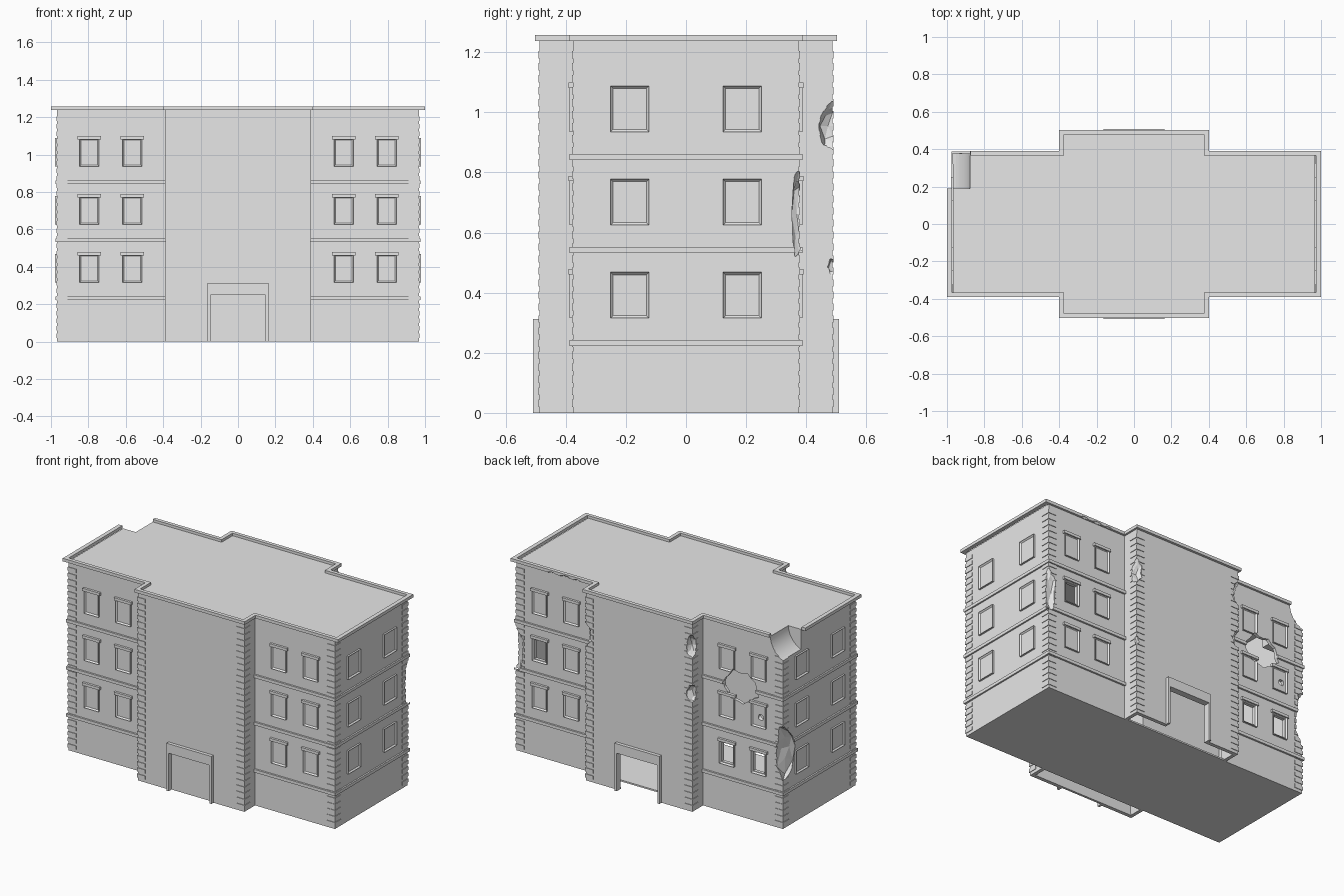
import bpy, bmesh, math, random
from mathutils import Matrix, Vector

random.seed(4)
cube = bpy.data.objects.get("Cube")
if cube:
    bpy.data.objects.remove(cube, do_unlink=True)

concrete = bpy.data.materials.new("pale_concrete")
concrete.use_nodes = True
GREY = (0.8, 0.8, 0.8, 1)
concrete.diffuse_color = GREY
concrete.node_tree.nodes["Principled BSDF"].inputs["Base Color"].default_value = GREY

# Main dimensions: wing half sizes, centre half sizes, wall height
WX, WY, CX, CY, TOP = 0.967, 0.376, 0.387, 0.487, 1.24
ROWS = (0.395, 0.705, 1.015)
COLUMNS = (-0.795, -0.565, 0.565, 0.795)


def finish(name, bm):
    bmesh.ops.recalc_face_normals(bm, faces=bm.faces)
    mesh = bpy.data.meshes.new(name)
    bm.to_mesh(mesh)
    bm.free()
    mesh.materials.append(concrete)
    obj = bpy.data.objects.new(name, mesh)
    bpy.context.collection.objects.link(obj)
    return obj


def add_box(bm, x, y, z):
    """Box between pairs of limits; returns its faces."""
    lows, sizes, mids = [], [], []
    for a, b in (x, y, z):
        sizes.append(abs(b - a))
        mids.append((a + b) / 2)
    m = Matrix.Translation(mids) @ Matrix.Diagonal((*sizes, 1))
    verts = bmesh.ops.create_cube(bm, size=1, matrix=m)["verts"]
    return {f for v in verts for f in v.link_faces}


def boxes(name, limits):
    bm = bmesh.new()
    for lim in limits:
        add_box(bm, *lim)
    return finish(name, bm)


def prism(name, points, depth):
    """Closed outline extruded along a vector."""
    bm = bmesh.new()
    face = bm.faces.new([bm.verts.new(p) for p in points])
    ext = bmesh.ops.extrude_face_region(bm, geom=[face])["geom"]
    bmesh.ops.translate(bm, vec=depth, verts=[v for v in ext if isinstance(v, bmesh.types.BMVert)])
    return finish(name, bm)


def cross(name, wx, wy, cx, cy, z0, z1):
    """Plan of two wings with a projecting centre."""
    quarter = [(wx, wy), (cx, wy), (cx, cy)]
    pts = []
    for sx, sy in ((1, 1), (-1, 1), (-1, -1), (1, -1)):
        part = quarter if sx * sy > 0 else quarter[::-1]
        pts += [(sx * x, sy * y, z0) for x, y in part]
    return prism(name, pts, (0, 0, z1 - z0))


def blob(centre, size):
    """Rough faceted lump used to break masonry."""
    bm = bmesh.new()
    bmesh.ops.create_icosphere(bm, subdivisions=2, radius=1)
    for v in bm.verts:
        v.co *= random.uniform(0.8, 1.15)
        v.co = Vector(a * b + c for a, b, c in zip(v.co, size, centre))
    return finish("chip_cutter", bm)


def cut(obj, cutters):
    """Subtract cutters and keep the result as the mesh."""
    for c in cutters:
        mod = obj.modifiers.new("cut", "BOOLEAN")
        mod.operation, mod.solver, mod.object = "DIFFERENCE", "EXACT", c
    graph = bpy.context.evaluated_depsgraph_get()
    mesh = bpy.data.meshes.new_from_object(obj.evaluated_get(graph))
    obj.modifiers.clear()
    obj.data = mesh


# Shell, belt courses and roof rim
walls = cross("walls", WX, WY, CX, CY, 0, TOP)
belts = boxes("belt_courses", [((-WX - 0.01, WX + 0.01), (-WY - 0.012, WY + 0.012), (z, z + 0.02))
                               for z in (0.222, 0.532, 0.842)])
cornice = cross("cornice", 1.0, 0.39, 0.4, 0.503, 1.237, 1.257)
rim_cutter = cross("rim_cutter", 0.973, 0.366, 0.375, 0.479, 1.2, 1.3)

# Corner quoins
stones = []
for cx, cy in ((WX, WY), (CX, CY)):
    for sx in (-1, 1):
        for sy in (-1, 1):
            for i in range(30):
                z = 0.02 + i * 0.04
                stones.append(((sx * (cx - 0.056), sx * (cx + 0.004)),
                               (sy * (cy - 0.056), sy * (cy + 0.004)), (z, z + 0.024)))
quoins = boxes("quoins", stones)

# Hollow interior, open beneath the projecting centre
interior = cross("interior_cutter", WX - 0.02, WY - 0.02, CX - 0.02, CY - 0.02, 0.01, 1.22)
undersides = [boxes("underside_cutter", [((-0.364, 0.364), (s * 0.38, s * 0.463), (-0.1, 0.1))])
              for s in (-1, 1)]


# Windows: inset frames with caps on the long sides
def add_window(bm, x, y, z, outward):
    faces = add_box(bm, x, y, z)
    front = max(faces, key=lambda f: f.calc_center_median().dot(outward))
    bmesh.ops.inset_individual(bm, faces=[front], thickness=0.012)
    bmesh.ops.translate(bm, verts=front.verts, vec=-0.009 * outward)


window_sets, caps = {}, []
for side, s in (("front", -1), ("back", 1)):
    bm = bmesh.new()
    for x in COLUMNS:
        for z in ROWS:
            add_window(bm, (x - 0.053, x + 0.053), (s * 0.366, s * 0.387),
                       (z - 0.08, z + 0.07), Vector((0, s, 0)))
            caps.append(((x - 0.063, x + 0.063), (s * 0.37, s * 0.391), (z + 0.066, z + 0.084)))
    window_sets[side] = finish(side + "_windows", bm)
for side, s in (("left", 1), ("right", -1)):
    bm = bmesh.new()
    for y in (-0.187, 0.187):
        for z in ROWS:
            add_window(bm, (s * 0.957, s * 0.979), (y - 0.064, y + 0.064),
                       (z - 0.08, z + 0.073), Vector((s, 0, 0)))
    window_sets[side] = finish(side + "_windows", bm)
boxes("window_caps", caps)

# Doorways on front and back
for side, s in (("front", -1), ("back", 1)):
    y = (s * 0.48, s * 0.509)
    boxes(side + "_door_frame", [((-0.163, -0.148), y, (0, 0.25)), ((0.148, 0.163), y, (0, 0.25)),
                                 ((-0.163, 0.163), y, (0.25, 0.312))])
doors = [boxes("door_cutter", [((-0.148, 0.148), y, (-0.05, 0.25))])
         for y in ((-0.6, -0.478), (0.44, 0.6))]

# Open windows at the back, and a small round hole
openings = [boxes("opening_cutter", [((x - 0.041, x + 0.041), (0.34, 0.45), (z - 0.068, z + 0.058))])
            for x, z in ((-0.565, ROWS[0]), (-0.795, ROWS[0]), (0.795, ROWS[1]))]
openings.append(blob((-0.81, 0.376, 0.69), (0.02, 0.05, 0.02)))

# Large ragged hole in the back wall
outline = []
for i in range(22):
    a, r = math.tau * i / 22, random.uniform(0.85, 1.15)
    outline.append((-0.66 + 0.12 * r * math.cos(a), 0.33, 0.85 + 0.105 * r * math.sin(a)))
hole = prism("hole_cutter", outline, (0, 0.12, 0))

# Scooped roof corner
arc = [(-1.03 + 0.155 * math.cos(math.tau * i / 48), 0.19, 1.25 + 0.155 * math.sin(math.tau * i / 48))
       for i in range(48)]
scoop = prism("scoop_cutter", arc, (0, 0.3, 0))

# Broken corners, backed by solid masonry cores
chips = [blob(c, s) for c, s in (
    ((-WX, WY, 0.5), (0.045, 0.14, 0.17)),
    ((WX, WY, 0.66), (0.055, 0.027, 0.155)),
    ((CX, CY, 0.955), (0.04, 0.045, 0.075)),
    ((CX, CY, 0.485), (0.015, 0.015, 0.03)),
    ((-CX, CY, 1.08), (0.04, 0.04, 0.08)),
    ((-CX, CY, 0.78), (0.04, 0.04, 0.06)),
    ((0.52, 0.395, 1.235), (0.03, 0.015, 0.012)),
    ((0.61, 0.395, 1.235), (0.04, 0.018, 0.013)),
    ((0.7, 0.395, 1.235), (0.03, 0.015, 0.012)))]
cores = boxes("broken_masonry", [
    ((-0.96, -0.87), (0.19, 0.37), (0.3, 0.7)),
    ((0.88, 0.96), (0.32, 0.37), (0.48, 0.84)),
    ((0.33, 0.38), (0.42, 0.48), (0.86, 1.05)),
    ((-0.38, -0.33), (0.42, 0.48), (0.7, 1.18)),
    ((-0.96, -0.84), (0.17, 0.37), (1.03, 1.23))])

# Carve everything
damage = chips + [hole, scoop]
cut(walls, [interior] + undersides + doors + openings + damage)
cut(belts, [interior] + damage)
cut(quoins, [interior] + damage)
cut(cornice, [rim_cutter] + damage)
cut(cores, chips + [scoop])
cut(window_sets["back"], openings + [hole])
cut(window_sets["right"], chips[:1])

for c in [interior, rim_cutter, hole, scoop] + undersides + doors + openings + chips:
    bpy.data.objects.remove(c, do_unlink=True)

# Smooth the gently curved scoop only
for p in cores.data.polygons:
    p.use_smooth = p.center.z > 1.0 and p.center.x < -0.5 and 0.05 < abs(p.normal.x) < 0.999
